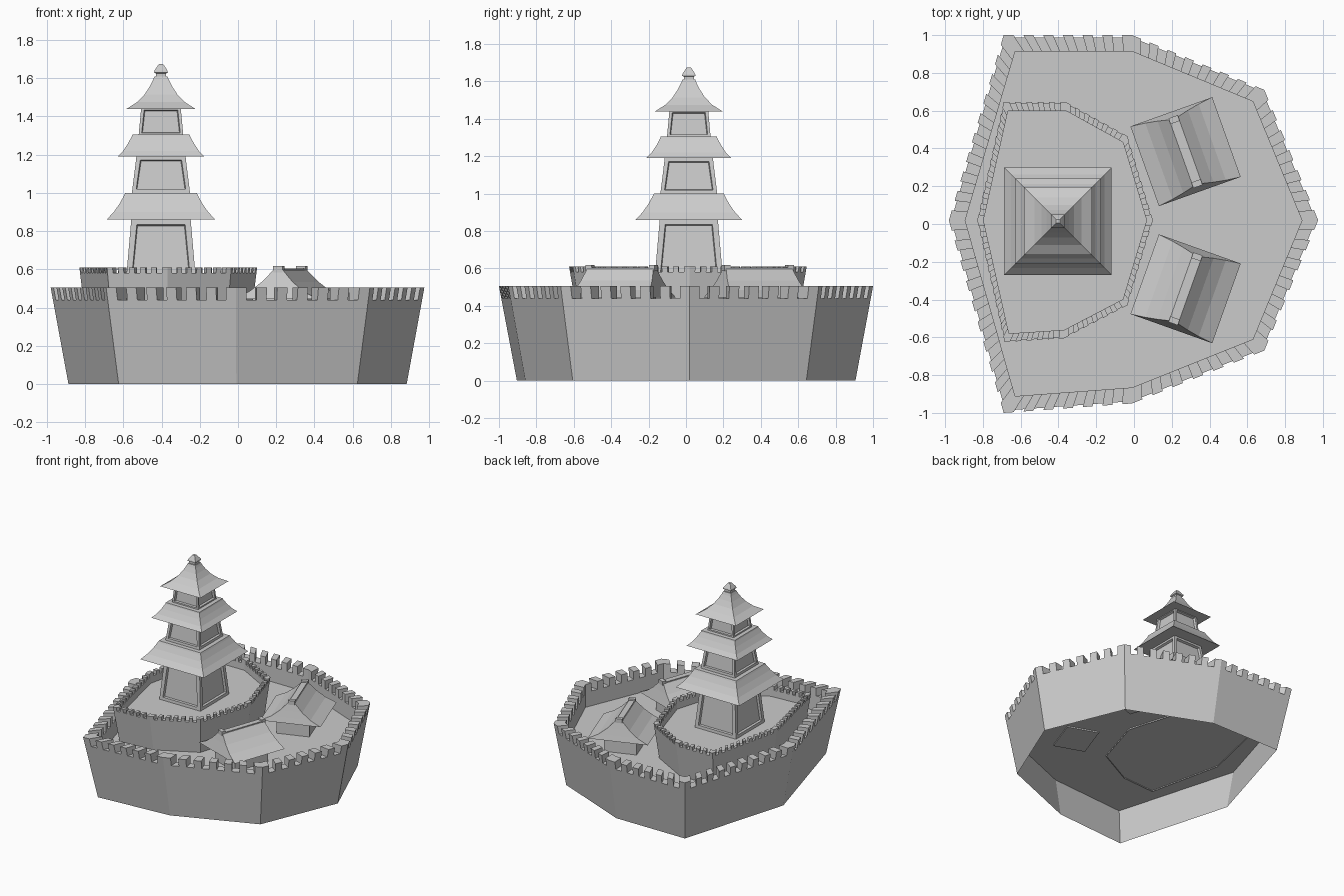
import bpy, bmesh
from mathutils import Vector, Matrix
from math import atan2

if "Cube" in bpy.data.objects:
    bpy.data.objects.remove(bpy.data.objects["Cube"])


def finish(name, bm, matrix=None):
    bmesh.ops.recalc_face_normals(bm, faces=bm.faces)
    me = bpy.data.meshes.new(name)
    bm.to_mesh(me)
    bm.free()
    ob = bpy.data.objects.new(name, me)
    bpy.context.collection.objects.link(ob)
    if matrix:
        ob.matrix_world = matrix
    return ob


def add_loft(bm, loops, cap_start=True, cap_end=True):
    """Skin a list of equal-length point loops; returns the side faces."""
    rings = [[bm.verts.new(p) for p in loop] for loop in loops]
    n, sides = len(rings[0]), []
    for a, b in zip(rings, rings[1:]):
        for i in range(n):
            j = (i + 1) % n
            sides.append(bm.faces.new((a[i], a[j], b[j], b[i])))
    if cap_start:
        bm.faces.new(rings[0][::-1])
    if cap_end:
        bm.faces.new(rings[-1])
    return sides


def rect(hx, hy, z):
    return [Vector(p) for p in ((-hx, -hy, z), (hx, -hy, z), (hx, hy, z), (-hx, hy, z))]


def ring(poly, centre, scale, z):
    return [Vector((centre[0] + (x - centre[0]) * scale,
                    centre[1] + (y - centre[1]) * scale, z)) for x, y in poly]


def fortress(name, poly, centre, z0, taper, floor_z, notch_z, top_z, inner, pitch):
    """Flared wall with a sunken floor and merlons around the rim."""
    def outer(z):
        return ring(poly, centre, taper + (1 - taper) * (z - z0) / (top_z - z0), z)

    bm = bmesh.new()
    add_loft(bm, [outer(z0), outer(notch_z), ring(poly, centre, inner, notch_z),
                  ring(poly, centre, inner, floor_z)], False, False)
    finish(name + "_wall", bm)

    bm = bmesh.new()
    bm.faces.new([bm.verts.new(p) for p in outer(floor_z)])
    finish(name + "_floor", bm)

    bm = bmesh.new()
    lo_out, hi_out = outer(notch_z), outer(top_z)
    lo_in, hi_in = (ring(poly, centre, inner, z) for z in (notch_z, top_z))
    for i in range(len(poly)):
        j = (i + 1) % len(poly)
        count = 2 * round((hi_out[j] - hi_out[i]).length / pitch / 2) + 1
        for k in range(0, count, 2):
            s, t = k / count, (k + 1) / count
            add_loft(bm, [[o[i].lerp(o[j], s), o[i].lerp(o[j], t),
                           q[i].lerp(q[j], t), q[i].lerp(q[j], s)]
                          for o, q in ((lo_out, lo_in), (hi_out, hi_in))])
    finish(name + "_merlons", bm)


# Outer fortress, open underneath
OUTER = [(-.69, 1), (-.01, 1), (.69, .71), (.975, .02),
         (.69, -.67), (-.01, -.95), (-.69, -1), (-.98, .02)]
fortress("outer", OUTER, (0, .01), 0, .905, .32, .44, .505, .912, .058)

# Raised inner court around the tower
COURT = [(-.69, .645), (-.36, .645), (-.035, .465), (.10, .02),
         (-.035, -.43), (-.37, -.605), (-.685, -.625), (-.83, .02)]
fortress("court", COURT, (-.365, .01), .31, .92, .525, .58, .61, .928, .033)

# Tower storeys with recessed panels: bottom z, top z, bottom half, top half, frame
TOWER = Matrix.Translation((-.403, .015, 0))
STOREYS = [(.52, .865, .185, .155, .042), (1.0, 1.195, .152, .128, .03),
           (1.30, 1.45, .117, .103, .022)]
for n, (z0, z1, h0, h1, frame) in enumerate(STOREYS, 1):
    bm = bmesh.new()
    sides = add_loft(bm, [rect(h0, h0, z0), rect(h1, h1, z1)])
    bmesh.ops.recalc_face_normals(bm, faces=bm.faces)
    bmesh.ops.inset_individual(bm, faces=sides, thickness=frame, depth=0)
    bmesh.ops.inset_individual(bm, faces=sides, thickness=.006, depth=-.018)
    finish(f"tower_storey_{n}", bm, TOWER)

# Curved square roofs and finial: (half width, z)
ROOFS = {
    "tower_lower_roof": [(.285, .86), (.247, .90), (.216, .945), (.194, .985), (.187, 1.0)],
    "tower_middle_roof": [(.227, 1.19), (.198, 1.22), (.172, 1.26), (.153, 1.295), (.15, 1.305)],
    "tower_top_roof": [(.18, 1.44), (.125, 1.475), (.086, 1.515), (.06, 1.555),
                       (.042, 1.59), (.034, 1.61)],
    "tower_finial": [(.027, 1.60), (.027, 1.625), (.036, 1.63), (.034, 1.64),
                     (.018, 1.665), (.01, 1.675)],
}
for name, prof in ROOFS.items():
    bm = bmesh.new()
    add_loft(bm, [rect(h, h, z) for h, z in prof])
    finish(name, bm, TOWER)

# Two houses, mirrored front to back; local y runs along the ridge
for side, label in ((1, "back"), (-1, "front")):
    place = (Matrix.Translation((.273, .02 + side * .363, 0))
             @ Matrix.Rotation(side * atan2(.15, .42), 4, 'Z'))
    bm = bmesh.new()
    add_loft(bm, [rect(.125, .15, .31), rect(.125, .15, .47)])
    finish(label + "_house_body", bm, place)

    bm = bmesh.new()
    add_loft(bm, [rect(.23, .224, .445), rect(.15, .214, .485), rect(.085, .202, .535),
                  rect(.025, .188, .598)])
    finish(label + "_house_roof", bm, place)

    bm = bmesh.new()
    add_loft(bm, [rect(.022, .185, .59), rect(.022, .185, .605)])
    for end in (-1, 1):
        knob = [rect(.026, .016, .585), rect(.026, .016, .618)]
        add_loft(bm, [[p + Vector((0, end * .18, 0)) for p in loop] for loop in knob])
    finish(label + "_house_ridge", bm, place)
